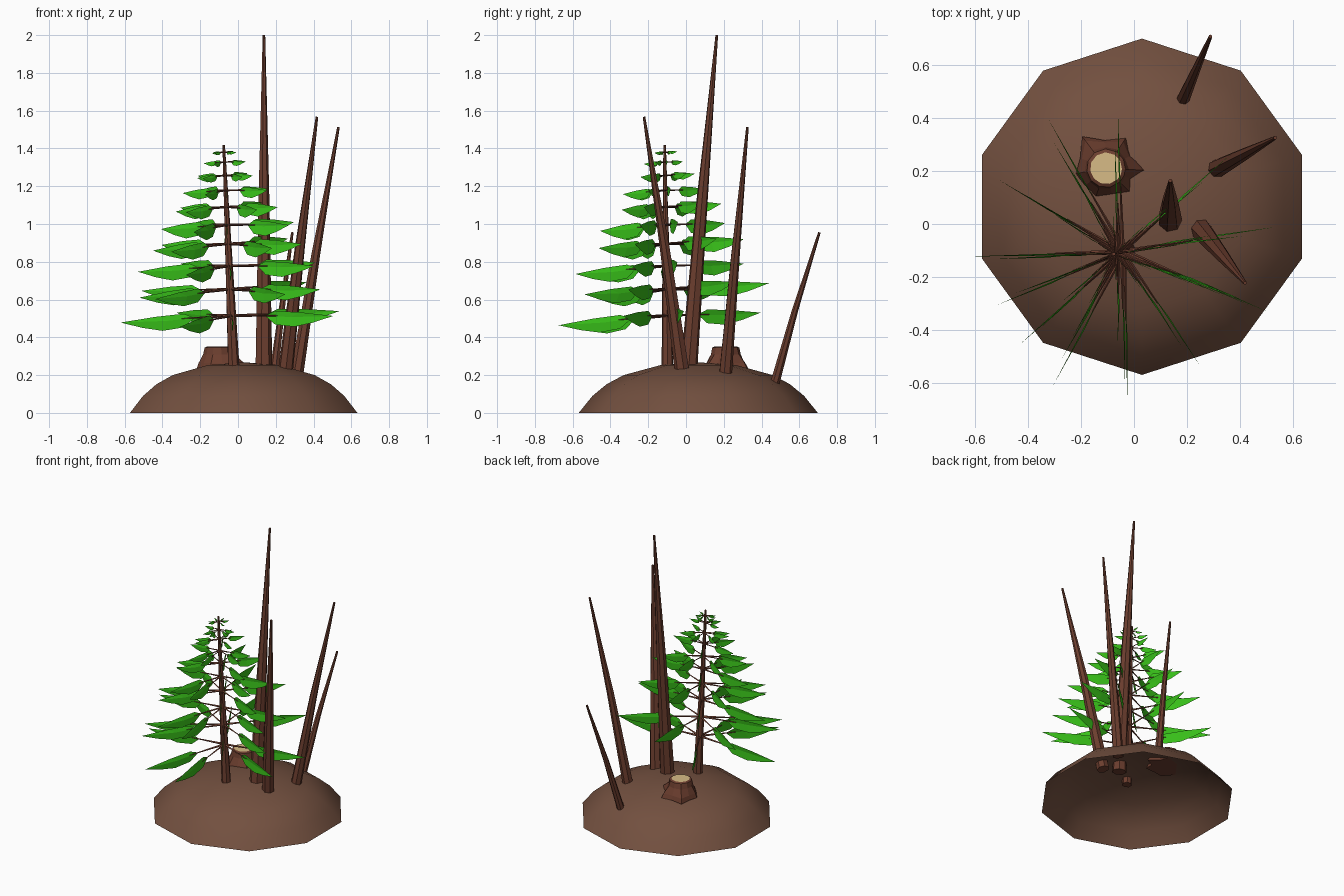
import bpy, random
from math import sin, cos, radians, pi
from mathutils import Vector

if "Cube" in bpy.data.objects:
    bpy.data.objects.remove(bpy.data.objects["Cube"])

random.seed(4)


def material(name, rgb):
    m = bpy.data.materials.new(name)
    m.diffuse_color = (*rgb, 1)
    m.use_nodes = True
    m.node_tree.nodes["Principled BSDF"].inputs["Base Color"].default_value = m.diffuse_color
    return m


soil = material("soil", (0.17, 0.08, 0.05))
bark = material("bark", (0.15, 0.048, 0.028))
cut_wood = material("cut_wood", (0.68, 0.5, 0.24))
green = material("green", (0.04, 0.53, 0.01))


def make(name, verts, faces, mats, smooth=False):
    me = bpy.data.meshes.new(name)
    me.from_pydata([tuple(v) for v in verts], [], faces)
    for m in mats:
        me.materials.append(m)
    for p in me.polygons:
        p.use_smooth = smooth
    ob = bpy.data.objects.new(name, me)
    bpy.context.collection.objects.link(ob)
    return ob


def skin(first, rings, n):
    # quads between consecutive rings of n vertices
    return [(first + r * n + i, first + r * n + (i + 1) % n,
             first + (r + 1) * n + (i + 1) % n, first + (r + 1) * n + i)
            for r in range(rings - 1) for i in range(n)]


def add_tube(verts, faces, path, radii, n, phase=0.0):
    # tapered tube along a path, capped at both ends
    first = len(verts)
    axis = (path[-1] - path[0]).normalized()
    side = axis.cross(Vector((0, 0, 1)))
    side = side.normalized() if side.length > 0.01 else Vector((1, 0, 0))
    up = side.cross(axis)
    for p, r in zip(path, radii):
        for i in range(n):
            a = phase + 2 * pi * i / n
            verts.append(p + r * (side * cos(a) - up * sin(a)))
    k = len(path)
    faces += [f[::-1] for f in skin(first, k, n)]
    faces.append(tuple(range(first, first + n)))
    faces.append(tuple(reversed(range(first + (k - 1) * n, first + k * n))))


# Mound: open ten-sided dome
profile = [(0.633, 0), (0.56, 0.09), (0.485, 0.152), (0.395, 0.2), (0.2, 0.253)]
verts = [Vector((0.03 + r * cos(pi / 2 + i * pi / 5), 0.065 + r * sin(pi / 2 + i * pi / 5), z))
         for r, z in profile for i in range(10)]
verts.append(Vector((0.03, 0.065, 0.268)))
faces = skin(0, len(profile), 10)
faces += [(40 + i, 40 + (i + 1) % 10, 50) for i in range(10)]
make("mound", verts, faces, [soil], True)

# Bare leaning trunks: base, tip, base radius
bare = [((0.135, 0.012, 0.2), (0.137, 0.163, 2.0), 0.047),
        ((0.248, -0.015, 0.19), (0.418, -0.222, 1.567), 0.041),
        ((0.305, 0.205, 0.165), (0.532, 0.325, 1.513), 0.036),
        ((0.18, 0.46, 0.12), (0.288, 0.706, 0.955), 0.026)]
for i, (a, b, r) in enumerate(bare):
    a, b = Vector(a), Vector(b)
    verts, faces = [], []
    mid = a.lerp(b, 0.5) - Vector((b.x - a.x, b.y - a.y, 0)) * 0.03
    add_tube(verts, faces, [a, mid, b], [r, r * 0.66, 0.007], 7)
    make(f"bare_trunk_{i + 1}", verts, faces, [bark])

# Stump with flared roots and a pale cut face
roots = [(-3, 0.16), (57, 0.135), (127, 0.15), (190, 0.115), (250, 0.12), (315, 0.14)]
plan = []
for i, (a, r) in enumerate(roots):
    nxt = roots[(i + 1) % len(roots)][0]
    nxt = nxt + 360 if nxt < a else nxt
    plan += [(radians(a), r), (radians((a + nxt) / 2), 0.105)]
n = len(plan)
verts = []
for z, flare, r0 in [(0.235, 1, 0), (0.265, 0.72, 0.078), (0.31, 0.12, 0.076),
                     (0.345, 0, 0.073), (0.352, 0, 0.06)]:
    for a, r in plan:
        q = r * flare + r0 * (1 - flare)
        verts.append(Vector((-0.105 + q * cos(a), 0.21 + q * sin(a), z)))
faces = skin(0, 5, n) + [tuple(reversed(range(n))), tuple(range(4 * n, 5 * n))]
stump = make("stump", verts, faces, [bark, cut_wood])
stump.data.polygons[-1].material_index = 1

# Living tree trunk
foot, top = Vector((-0.022, -0.098, 0.21)), Vector((-0.076, -0.113, 1.418))
verts, faces = [], []
add_tube(verts, faces, [foot, top], [0.032, 0.007], 7)
make("tree_trunk", verts, faces, [bark])

# Whorls of branches, each carrying a creased upright leaf blade
levels = [0.515, 0.655, 0.778, 0.895, 0.995, 1.09, 1.178, 1.257, 1.328, 1.38]
reach = [0.60, 0.54, 0.48, 0.42, 0.365, 0.29, 0.235, 0.165, 0.115, 0.07]
whorls = [(9, 120, 182, 242, 271, 337), (42, 92, 150, 203, 222, 304, 337)]
bv, bf, lv, lf = [], [], [], []
for k, (z, length) in enumerate(zip(levels, reach)):
    start = foot.lerp(top, (z - foot.z) / (top.z - foot.z))
    for deg in whorls[k % 2]:
        a = radians(deg + (random.uniform(-2, 2) if k > 1 else 0))
        L = length * random.uniform(0.95, 1.02)
        out = Vector((cos(a), sin(a), 0.045 * cos(a) + 0.075 * sin(a) - 0.015))
        side = Vector((-sin(a), cos(a), 0))
        up = Vector((0, 0, 1))
        h = min(0.085, 0.25 * L)
        add_tube(bv, bf, [start, start + out * L * 0.45],
                 [0.003 + 0.009 * L, 0.0025], 4)
        f = len(lv)
        # (along, height, sideways) : rib points, then upper and lower edges
        shape = [(0.33, 0, 0), (0.58, -0.08, 0.07), (1, 0, 0),
                 (0.43, 0.3, 0), (0.68, 0.22, 0), (0.43, -0.55, 0), (0.62, -0.68, 0), (0.8, -0.42, 0)]
        for u, v, s in shape:
            lv.append(start + out * (L * u) + up * (h * v) + side * (h * s))
        lf += [tuple(f + i for i in q) for q in
               [(0, 1, 4, 3), (1, 2, 4), (0, 5, 6, 1), (1, 6, 7, 2)]]
make("tree_branches", bv, bf, [bark])
make("tree_leaves", lv, lf, [green])
